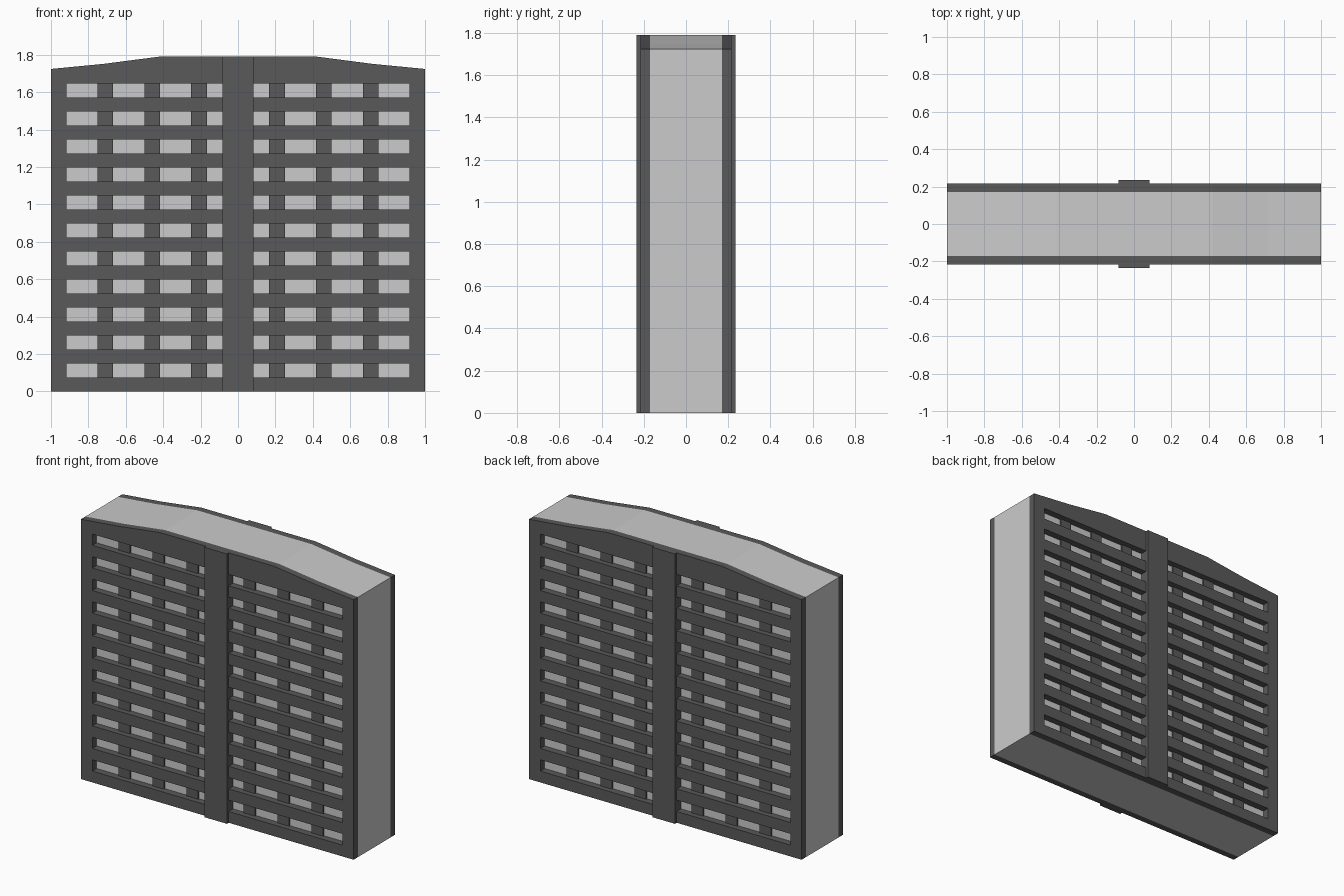
import bpy, bmesh

if "Cube" in bpy.data.objects:
    bpy.data.objects.remove(bpy.data.objects["Cube"])

CORE_Y, WALL_Y, SPINE_Y, PIER_Y = 0.171, 0.2165, 0.235, 0.181
ROOF = [(1, 1.724), (0.72, 1.751), (0.42, 1.79)]
OUTLINE = [(-1, 0), (1, 0)] + ROOF + [(-x, z) for x, z in reversed(ROOF)]

dark = bpy.data.materials.new("dark_facade")
dark.diffuse_color = (0.1, 0.1, 0.1, 1)
dark.use_nodes = True
dark.node_tree.nodes["Principled BSDF"].inputs["Base Color"].default_value = dark.diffuse_color


def finish(name, bm, mat=None):
    bmesh.ops.recalc_face_normals(bm, faces=bm.faces)
    me = bpy.data.meshes.new(name)
    bm.to_mesh(me)
    bm.free()
    if mat:
        me.materials.append(mat)
    ob = bpy.data.objects.new(name, me)
    bpy.context.collection.objects.link(ob)
    return ob


def prism(bm, outline, y0, y1):
    """Extrude an x-z outline from y0 to y1."""
    face = bm.faces.new([bm.verts.new((x, y0, z)) for x, z in outline])
    ext = bmesh.ops.extrude_face_region(bm, geom=[face])["geom"]
    verts = [g for g in ext if isinstance(g, bmesh.types.BMVert)]
    bmesh.ops.translate(bm, verts=verts, vec=(0, y1 - y0, 0))


def box(bm, x0, x1, y0, y1, z0, z1):
    prism(bm, [(x0, z0), (x1, z0), (x1, z1), (x0, z1)], y0, y1)


# Light core block with the gently sloped roof
bm = bmesh.new()
prism(bm, OUTLINE, -CORE_Y, CORE_Y)
finish("building_core", bm)

# Cutter for the window slots: eleven rows, both halves
bm = bmesh.new()
for i in range(11):
    z = 0.075 + 0.1497 * i
    for x0, x1 in ((-0.917, -0.05), (0.05, 0.917)):
        box(bm, x0, x1, -0.4, 0.4, z, z + 0.075)
cutter = finish("slot_cutter", bm)
cutter.hide_render = True
cutter.hide_set(True)

for side, s in (("front", -1), ("back", 1)):
    # Slotted facade wall
    bm = bmesh.new()
    prism(bm, OUTLINE, s * CORE_Y, s * WALL_Y)
    wall = finish(side + "_facade", bm, dark)
    mod = wall.modifiers.new("slots", "BOOLEAN")
    mod.operation = "DIFFERENCE"
    mod.solver = "EXACT"
    mod.object = cutter

    # Recessed piers between the windows
    bm = bmesh.new()
    for x in (-0.709, -0.459, -0.209, 0.209, 0.459, 0.709):
        box(bm, x - 0.042, x + 0.042, s * CORE_Y, s * PIER_Y, 0.06, 1.66)
    finish(side + "_window_piers", bm, dark)

    # Projecting central spine
    bm = bmesh.new()
    box(bm, -0.083, 0.083, s * CORE_Y, s * SPINE_Y, 0, 1.79)
    finish(side + "_central_spine", bm, dark)
